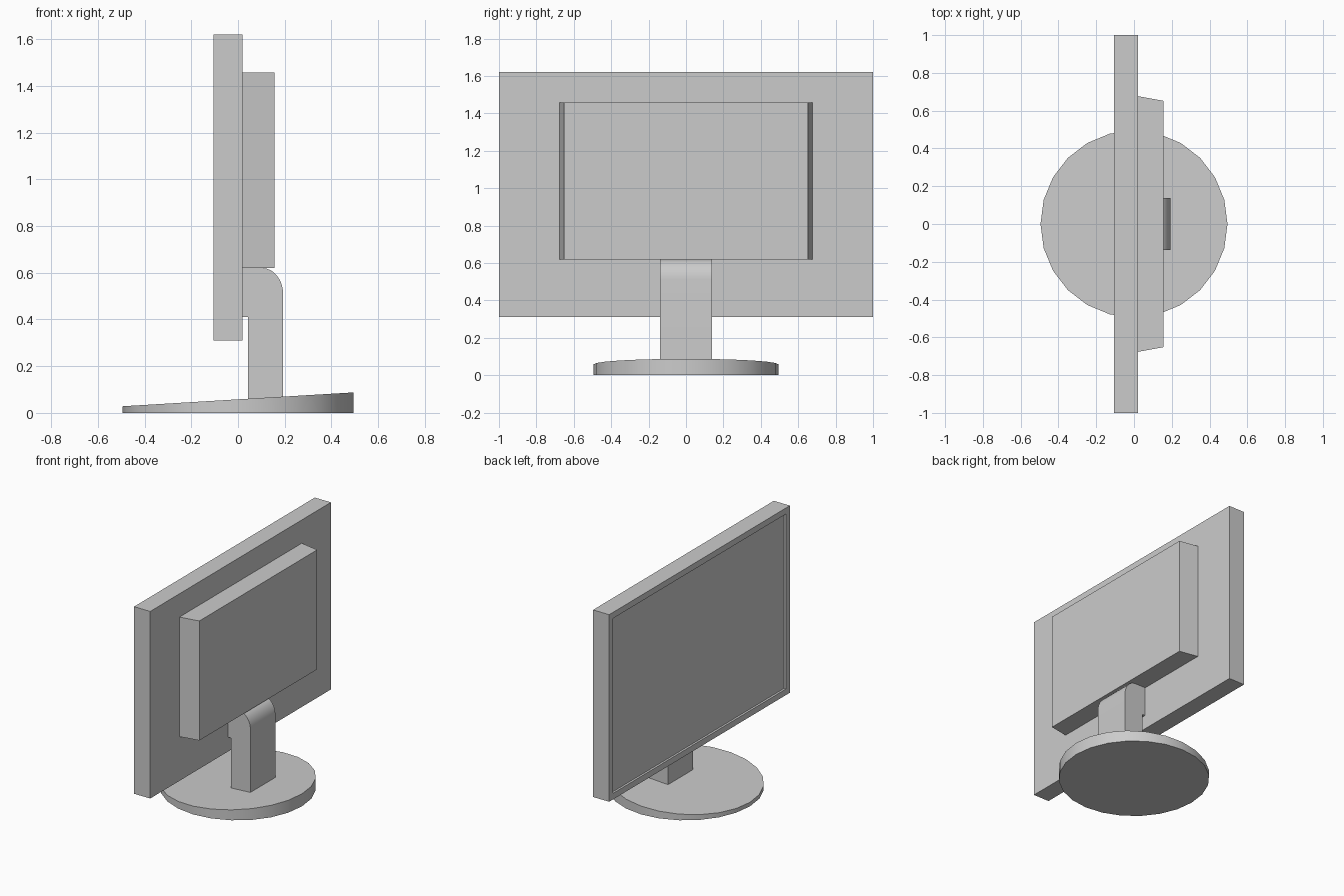
import bpy, bmesh, math
from mathutils import Vector

cube = bpy.data.objects.get("Cube")
if cube:
    bpy.data.objects.remove(cube, do_unlink=True)

grey = bpy.data.materials.new("plain grey")
grey.use_nodes = True
colour = (0.6, 0.6, 0.6, 1)
grey.diffuse_color = colour
grey.node_tree.nodes["Principled BSDF"].inputs["Base Color"].default_value = colour


def finish(name, bm, smooth=False):
    bmesh.ops.recalc_face_normals(bm, faces=bm.faces)
    mesh = bpy.data.meshes.new(name)
    bm.to_mesh(mesh)
    bm.free()
    mesh.materials.append(grey)
    obj = bpy.data.objects.new(name, mesh)
    bpy.context.collection.objects.link(obj)
    if smooth:
        bpy.ops.object.select_all(action="DESELECT")
        obj.select_set(True)
        bpy.context.view_layer.objects.active = obj
        bpy.ops.object.shade_smooth_by_angle(angle=math.radians(30))
    return obj


def box(x0, x1, half_y, z0, z1):
    bm = bmesh.new()
    bmesh.ops.create_cube(bm, size=1)
    for v in bm.verts:
        v.co = ((x0 + x1) / 2 + v.co.x * (x1 - x0), v.co.y * 2 * half_y,
                (z0 + z1) / 2 + v.co.z * (z1 - z0))
    bm.normal_update()
    return bm


# Display panel with a shallow recessed screen on the -x side
bm = box(-0.105, 0.02, 1.0, 0.31, 1.62)
front = min(bm.faces, key=lambda f: f.calc_center_median().x)
bmesh.ops.inset_region(bm, faces=[front], thickness=0.06)
screen = bmesh.ops.extrude_face_region(bm, geom=[front])["geom"]
bmesh.ops.delete(bm, geom=[front], context="FACES_ONLY")
bmesh.ops.translate(bm, vec=Vector((0.015, 0, 0)),
                    verts=[g for g in screen if isinstance(g, bmesh.types.BMVert)])
finish("display_panel", bm)

# Rear housing, narrowing slightly towards the back
bm = box(0.02, 0.157, 0.677, 0.62, 1.457)
for v in bm.verts:
    if v.co.x > 0.1:
        v.co.y *= 0.963
finish("rear_housing", bm)

# Stand neck: side profile with a rounded top corner, extruded across y
steps = 8
profile = [(0.02, 0.62), (0.02, 0.41), (0.043, 0.41), (0.043, 0.06), (0.193, 0.06)]
for i in range(steps + 1):
    a = math.pi / 2 * i / steps
    profile.append((0.103 + 0.09 * math.cos(a), 0.51 + 0.11 * math.sin(a)))
bm = bmesh.new()
side = bm.faces.new([bm.verts.new((x, -0.138, z)) for x, z in profile])
neck = bmesh.ops.extrude_face_region(bm, geom=[side])["geom"]
bmesh.ops.translate(bm, vec=Vector((0, 0.276, 0)),
                    verts=[g for g in neck if isinstance(g, bmesh.types.BMVert)])
finish("stand_neck", bm, smooth=True)

# Round foot whose top slopes up towards the back
bm = bmesh.new()
bmesh.ops.create_cone(bm, cap_ends=True, segments=24, radius1=0.495, radius2=0.495, depth=1)
for v in bm.verts:
    v.co.z = 0.058 + 0.06 * v.co.x if v.co.z > 0 else 0
finish("round_foot", bm, smooth=True)
